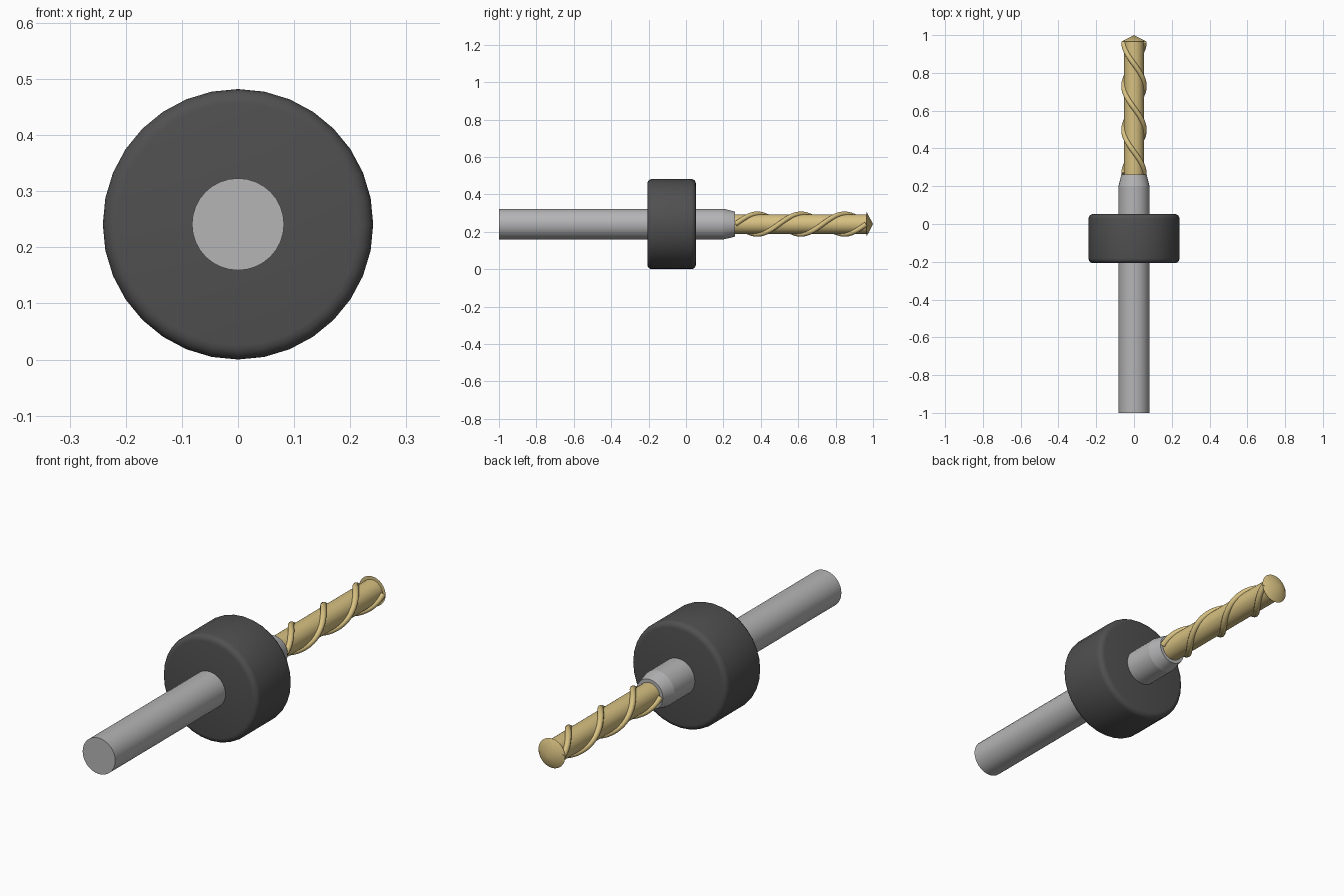
import bpy, bmesh, math

AXIS_Z = 0.241

cube = bpy.data.objects.get("Cube")
if cube:
    bpy.data.objects.remove(cube, do_unlink=True)


def material(name, rgb, roughness=0.5):
    m = bpy.data.materials.new(name)
    m.use_nodes = True
    m.diffuse_color = (*rgb, 1)
    bsdf = m.node_tree.nodes["Principled BSDF"]
    bsdf.inputs["Base Color"].default_value = (*rgb, 1)
    bsdf.inputs["Roughness"].default_value = roughness
    return m


steel = material("steel grey", (0.46, 0.46, 0.47))
rubber = material("dark grey", (0.08, 0.08, 0.082))
gold = material("pale gold", (0.68, 0.53, 0.22))


def finish(obj, mat, angle=35):
    obj.data.materials.append(mat)
    bpy.ops.object.select_all(action="DESELECT")
    obj.select_set(True)
    bpy.context.view_layer.objects.active = obj
    bpy.ops.object.shade_smooth_by_angle(angle=math.radians(angle))
    return obj


def rod(name, y0, y1, r0, r1, mat, bevel=0):
    """Round part along y, from radius r0 at y0 to r1 at y1."""
    bm = bmesh.new()
    bmesh.ops.create_cone(bm, cap_ends=True, segments=32,
                          radius1=r0, radius2=r1, depth=y1 - y0)
    if bevel:
        rims = [e for e in bm.edges if abs(e.verts[0].co.z - e.verts[1].co.z) < 1e-5]
        bmesh.ops.bevel(bm, geom=rims, offset=bevel, segments=4,
                        profile=0.5, affect="EDGES")
    for v in bm.verts:
        x, y, z = v.co
        v.co = (x, z + (y0 + y1) / 2, AXIS_Z - y)
    bmesh.ops.remove_doubles(bm, verts=bm.verts, dist=1e-5)
    bmesh.ops.recalc_face_normals(bm, faces=bm.faces)
    mesh = bpy.data.meshes.new(name)
    bm.to_mesh(mesh)
    bm.free()
    obj = bpy.data.objects.new(name, mesh)
    bpy.context.collection.objects.link(obj)
    return finish(obj, mat)


def spiral(name, phase, y0, y1, turns, radius, thickness, mat):
    """Raised ridge winding around the cutting core."""
    curve = bpy.data.curves.new(name, "CURVE")
    curve.dimensions = "3D"
    curve.bevel_depth = thickness
    curve.bevel_resolution = 3
    curve.use_fill_caps = True
    spline = curve.splines.new("POLY")
    steps = 60
    spline.points.add(steps)
    for i, p in enumerate(spline.points):
        t = i / steps
        a = phase + turns * math.tau * t
        p.co = (radius * math.cos(a), y0 + (y1 - y0) * t,
                AXIS_Z + radius * math.sin(a), 1)
    obj = bpy.data.objects.new(name, curve)
    bpy.context.collection.objects.link(obj)
    bpy.ops.object.select_all(action="DESELECT")
    obj.select_set(True)
    bpy.context.view_layer.objects.active = obj
    bpy.ops.object.convert(target="MESH")
    return finish(bpy.context.object, mat, 60)


# Shank, tapered shoulder and depth collar
rod("shank", -1, 0.2, 0.082, 0.082, steel)
rod("shoulder", 0.2, 0.262, 0.082, 0.067, steel)
rod("depth_collar", -0.207, 0.053, 0.241, 0.241, rubber, bevel=0.025)

# Cutting end
rod("cutting_core", 0.26, 0.966, 0.052, 0.052, gold)
rod("drill_point", 0.965, 1, 0.067, 0, gold)
for side, phase in (("left", 0), ("right", math.pi)):
    spiral("spiral_ridge_" + side, phase, 0.265, 0.963, 1.5, 0.054, 0.0135, gold)
